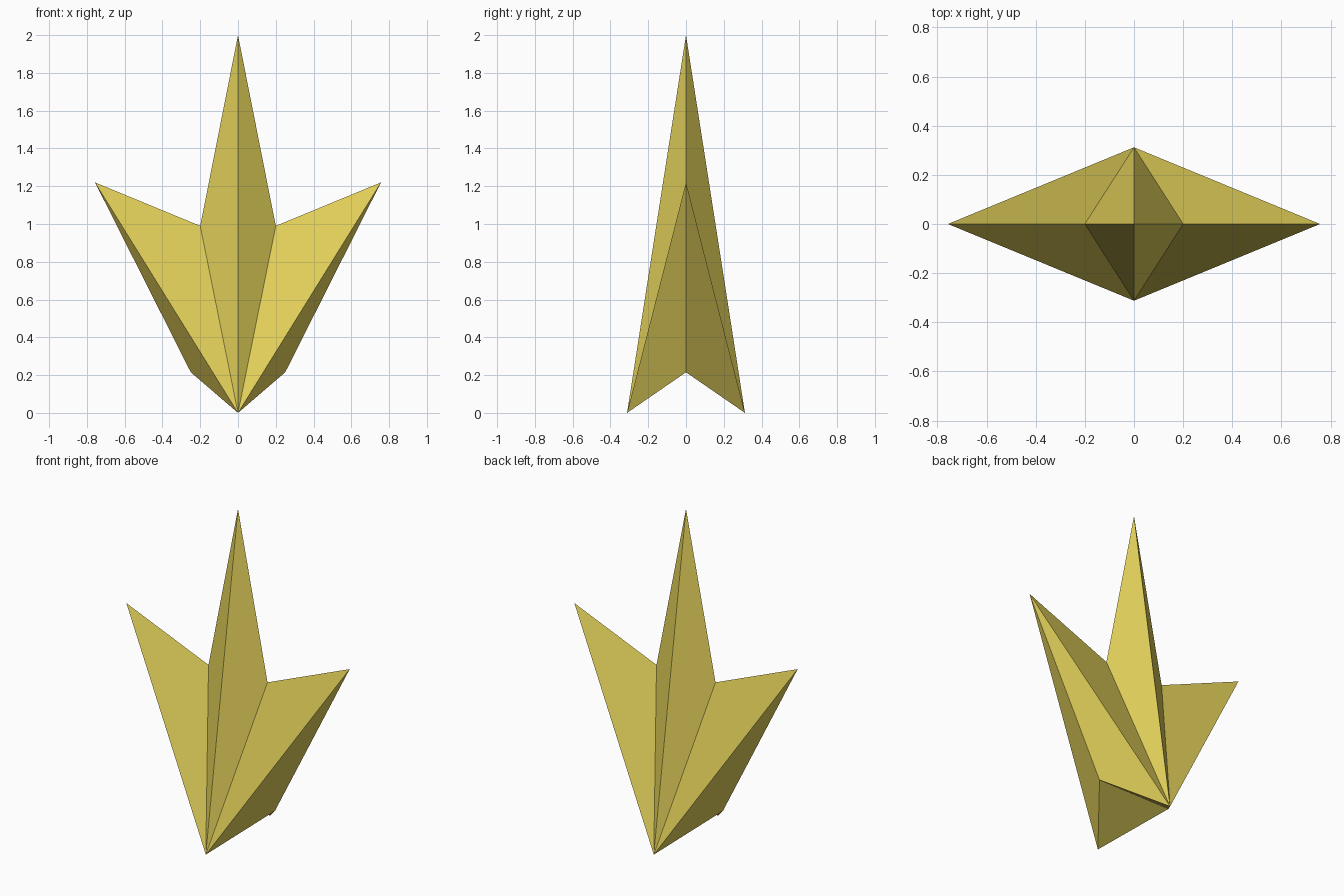
import bpy
import bmesh

cube = bpy.data.objects.get("Cube")
if cube:
    bpy.data.objects.remove(cube, do_unlink=True)

# Single gold colour
gold = bpy.data.materials.new("gold")
gold.use_nodes = True
colour = (0.75, 0.62, 0.10, 1)
gold.diffuse_color = colour
gold.node_tree.nodes["Principled BSDF"].inputs["Base Color"].default_value = colour

# Star outline in the x-z plane: half profile, mirrored
half = [(0.20, 0.99), (0.757, 1.22), (0.25, 0.215)]
outline = [(0, 2.0)] + half + [(-x, z) for x, z in reversed(half)]

# Fan the outline to a front and a back ridge point at the base
bm = bmesh.new()
ring = [bm.verts.new((x, 0, z)) for x, z in outline]
for y in (-0.312, 0.312):
    apex = bm.verts.new((0, y, 0))
    for a, b in zip(ring, ring[1:] + ring[:1]):
        bm.faces.new((a, b, apex))
bmesh.ops.recalc_face_normals(bm, faces=bm.faces)

mesh = bpy.data.meshes.new("faceted_star")
bm.to_mesh(mesh)
bm.free()
mesh.materials.append(gold)
star = bpy.data.objects.new("faceted_star", mesh)
bpy.context.collection.objects.link(star)
